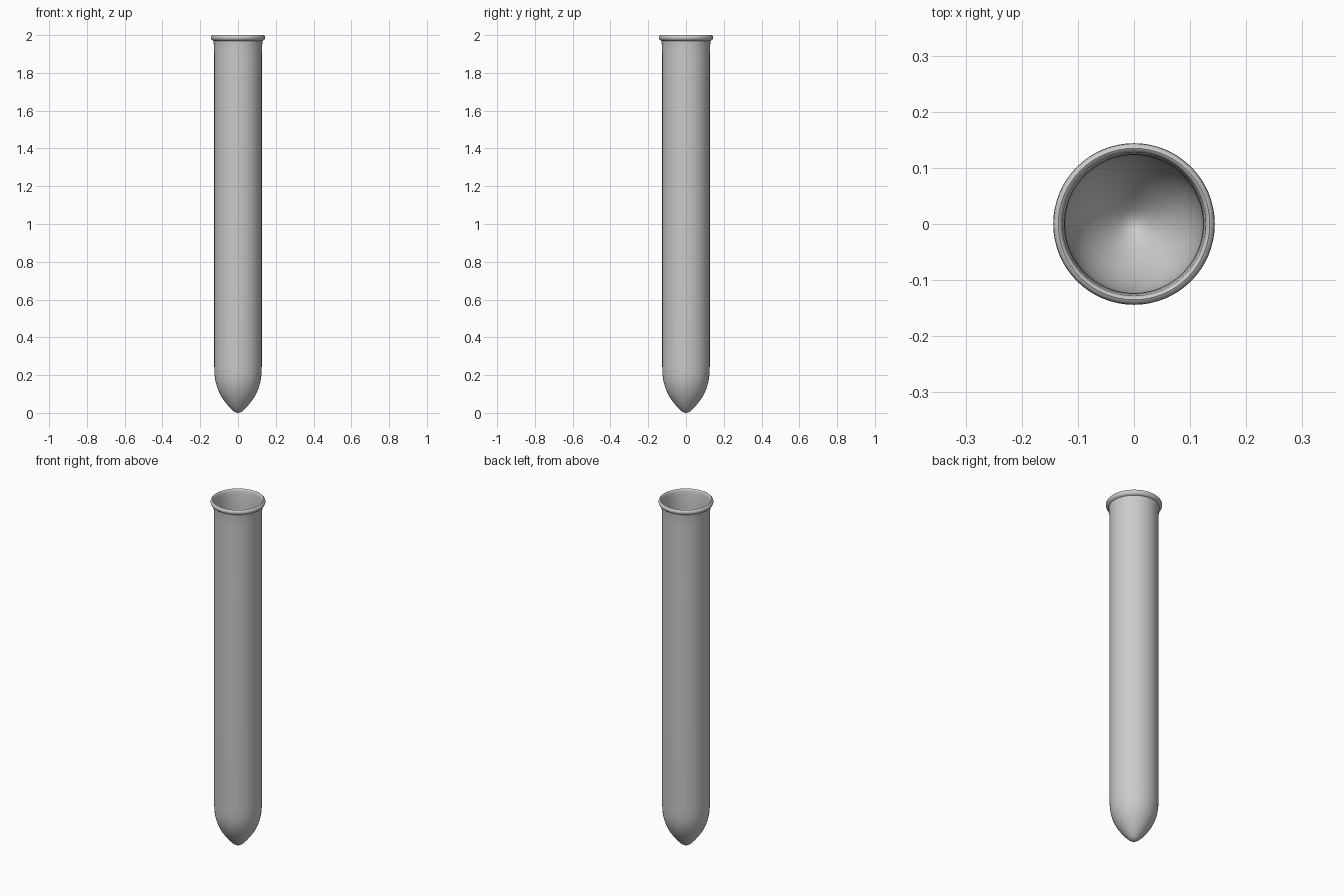
import bpy, bmesh, math

if "Cube" in bpy.data.objects:
    bpy.data.objects.remove(bpy.data.objects["Cube"])

SIDES = 64


def lathe(name, profile):
    """Spin an (r, z) profile about the z axis."""
    bm = bmesh.new()
    verts = [bm.verts.new((r, 0, z)) for r, z in profile]
    edges = [bm.edges.new(p) for p in zip(verts, verts[1:])]
    bmesh.ops.spin(bm, geom=verts + edges, cent=(0, 0, 0), axis=(0, 0, 1),
                   angle=2 * math.pi, steps=SIDES, use_duplicate=False)
    bmesh.ops.remove_doubles(bm, verts=bm.verts, dist=1e-5)
    bmesh.ops.recalc_face_normals(bm, faces=bm.faces)
    me = bpy.data.meshes.new(name)
    bm.to_mesh(me)
    bm.free()
    ob = bpy.data.objects.new(name, me)
    bpy.context.collection.objects.link(ob)
    bpy.context.view_layer.objects.active = ob
    ob.select_set(True)
    bpy.ops.object.shade_smooth_by_angle(angle=math.radians(50))
    ob.select_set(False)
    return ob


# Outside: slightly pointed bottom, straight wall, gentle flare
outer = [(0, 0), (0.012, 0.002), (0.028, 0.012), (0.05, 0.035), (0.07, 0.06),
         (0.09, 0.09), (0.107, 0.125), (0.119, 0.165), (0.124, 0.2),
         (0.126, 0.25), (0.126, 1.9), (0.127, 1.94), (0.13, 1.97)]

# Rolled rim
rim = [(0.135, 1.972), (0.141, 1.977), (0.144, 1.985), (0.143, 1.993),
       (0.139, 1.998), (0.135, 2.0), (0.131, 1.998), (0.128, 1.99)]

# Inside: thin wall following the outside
inner = [(0.1265, 1.97), (0.124, 1.94), (0.123, 1.9), (0.123, 0.25),
         (0.121, 0.2), (0.116, 0.166), (0.104, 0.127), (0.087, 0.093),
         (0.067, 0.063), (0.047, 0.038), (0.026, 0.016), (0.011, 0.006),
         (0, 0.004)]

lathe("test_tube", outer + rim + inner)
